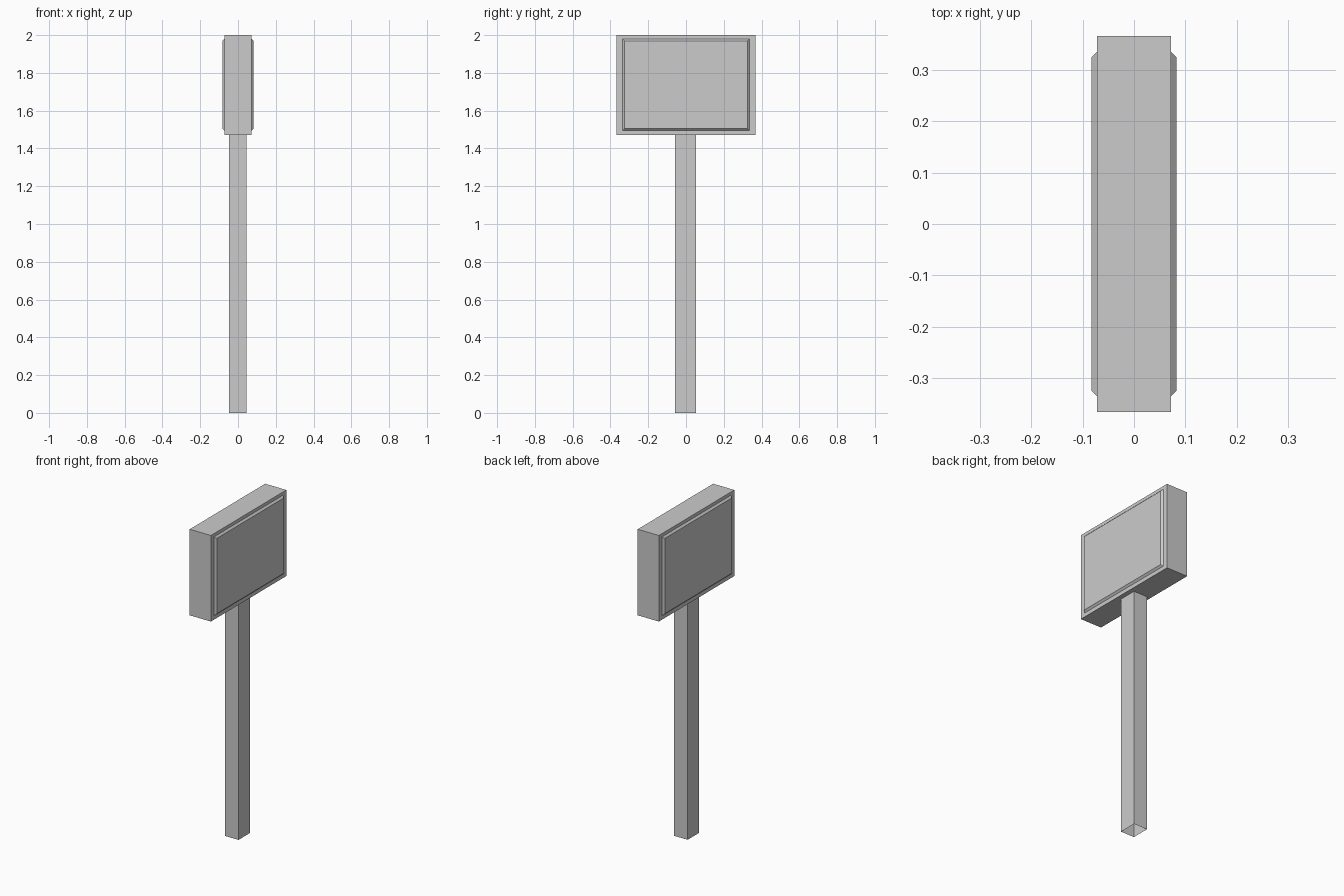
import bpy
import bmesh

default = bpy.data.objects.get("Cube")
if default:
    bpy.data.objects.remove(default)

# One plain grey for the whole sign
grey = bpy.data.materials.new("plain grey")
grey.use_nodes = True
colour = (0.6, 0.6, 0.6, 1)
grey.diffuse_color = colour
grey.node_tree.nodes["Principled BSDF"].inputs["Base Color"].default_value = colour


def finish(name, bm):
    mesh = bpy.data.meshes.new(name)
    bm.normal_update()
    bm.to_mesh(mesh)
    bm.free()
    mesh.materials.append(grey)
    obj = bpy.data.objects.new(name, mesh)
    bpy.context.collection.objects.link(obj)
    return obj


def box(low, high):
    bm = bmesh.new()
    bmesh.ops.create_cube(bm, size=1)
    for v in bm.verts:
        for i in range(3):
            v.co[i] = low[i] if v.co[i] < 0 else high[i]
    return bm


# Square post, open at both ends
post = box((-0.048, -0.058, 0), (0.044, 0.053, 1.47))
bmesh.ops.delete(post, geom=[f for f in post.faces if abs(f.normal.z) > 0.5],
                 context="FACES_ONLY")
finish("post", post)

# Sign board
finish("board", box((-0.072, -0.367, 1.47), (0.072, 0.367, 2)))

# Raised display panels with sloped edges, one on each broad side
for side, name in ((1, "left_panel"), (-1, "right_panel")):
    bm = bmesh.new()
    rings = []
    for x, y, bottom, top in ((0.072, 0.336, 1.494, 1.98),
                              (0.083, 0.325, 1.505, 1.969)):
        corners = ((-y, bottom), (y, bottom), (y, top), (-y, top))
        rings.append([bm.verts.new((side * x, a, b)) for a, b in corners])
    base, face = rings
    bm.faces.new(face)
    for i in range(4):
        j = (i + 1) % 4
        bm.faces.new((base[i], base[j], face[j], face[i]))
    if side < 0:
        bmesh.ops.reverse_faces(bm, faces=bm.faces)
    finish(name, bm)
